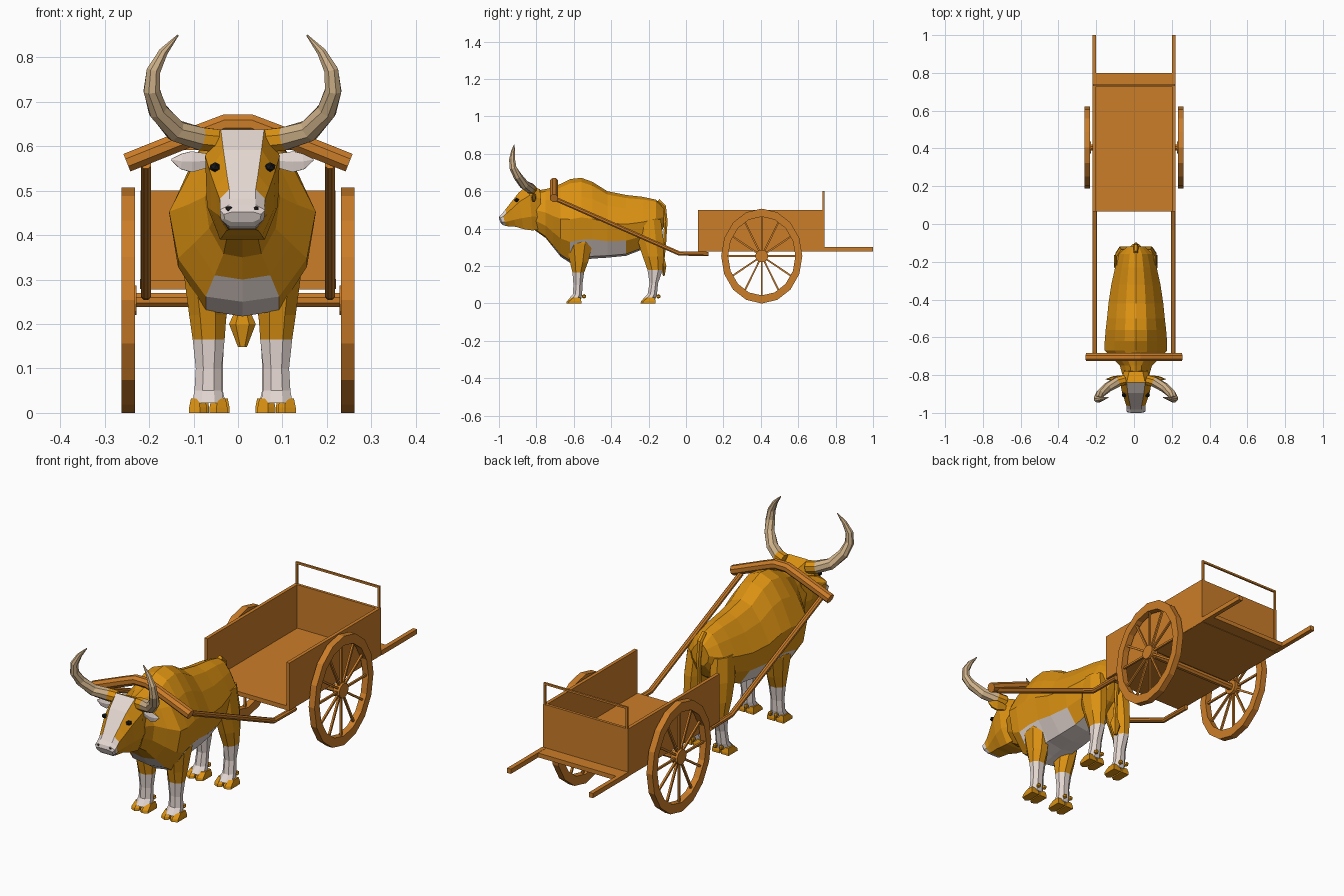
import bpy, bmesh, math
from mathutils import Vector as V

if "Cube" in bpy.data.objects:
    bpy.data.objects.remove(bpy.data.objects["Cube"])


def material(name, rgb):
    m = bpy.data.materials.new(name)
    m.diffuse_color = (*rgb, 1)
    m.use_nodes = True
    m.node_tree.nodes["Principled BSDF"].inputs["Base Color"].default_value = m.diffuse_color
    return m


HIDE = material("hide", (.71, .285, .006))
WHITE = material("white_hair", (.78, .68, .64))
BLACK = material("black", (.01, .01, .01))
HORN = material("horn", (.62, .44, .25))
WOOD = material("wood", (.60, .205, .022))
ox = []


def finish(name, bm, mats, pick=None):
    bmesh.ops.recalc_face_normals(bm, faces=bm.faces)
    bm.normal_update()
    if pick:
        for f in bm.faces:
            f.material_index = pick(f.calc_center_median(), f.normal)
    me = bpy.data.meshes.new(name)
    bm.to_mesh(me)
    bm.free()
    for m in mats:
        me.materials.append(m)
    ob = bpy.data.objects.new(name, me)
    bpy.context.collection.objects.link(ob)
    return ob


def loft(name, rings, mats, pick=None, closed=False):
    """Skin a list of equal-length point rings."""
    bm = bmesh.new()
    vs = [[bm.verts.new(p) for p in r] for r in rings]
    n = len(vs[0])
    pairs = list(zip(vs, vs[1:])) + ([(vs[-1], vs[0])] if closed else [])
    for a, b in pairs:
        for i in range(n):
            j = (i + 1) % n
            bm.faces.new((a[i], a[j], b[j], b[i]))
    if not closed:
        bm.faces.new(vs[0])
        bm.faces.new(vs[-1])
    return finish(name, bm, mats, pick)


def tube(name, pts, radii, n, mats, ref, pick=None, squash=1.0):
    """Sweep an n-sided section along pts; squash scales it along ref."""
    pts, ref, rings = [V(p) for p in pts], V(ref), []
    for i, p in enumerate(pts):
        t = (pts[min(i + 1, len(pts) - 1)] - pts[max(i - 1, 0)]).normalized()
        side = t.cross(ref).normalized()
        up = side.cross(t)
        ring = []
        for k in range(n):
            a = 2 * math.pi * (k + .5) / n
            ring.append(p + radii[i] * (side * math.cos(a) + up * math.sin(a) * squash))
        rings.append(ring)
    return loft(name, rings, mats, pick)


def box(name, lo, hi, mat):
    (x0, y0, z0), (x1, y1, z1) = lo, hi
    return loft(name, [[(x0, y0, z), (x1, y0, z), (x1, y1, z), (x0, y1, z)] for z in (z0, z1)], [mat])


def blob(name, centre, size, mat):
    bm = bmesh.new()
    bmesh.ops.create_icosphere(bm, subdivisions=1, radius=1)
    for v in bm.verts:
        v.co = V(c + a * s for c, a, s in zip(centre, v.co, size))
    return finish(name, bm, [mat])


def section(half, top, bot, hw):
    """Mirrored cross-section stretched between a top and a bottom point (y, z)."""
    full = half + [(-x, t) for x, t in reversed(half) if x > 0]
    return [(x * hw, bot[0] + (top[0] - bot[0]) * t, bot[1] + (top[1] - bot[1]) * t) for x, t in full]


# Body: y, bottom, top, half width
torso = [(0, 1), (.36, .95), (.68, .78), (1, .52), (.88, .25), (.5, .03), (0, 0)]
body = [(-.118, .41, .51, .045), (-.16, .34, .555, .09), (-.23, .29, .57, .11), (-.32, .255, .58, .13),
        (-.42, .245, .60, .145), (-.50, .24, .65, .153), (-.56, .23, .672, .16), (-.62, .217, .665, .165),
        (-.67, .25, .64, .165), (-.71, .30, .622, .125), (-.75, .35, .612, .085), (-.82, .40, .60, .065)]
ox.append(loft("body", [section(torso, (y, t), (y, b), w) for y, b, t, w in body], [HIDE, WHITE],
               lambda c, n: int(-.69 < c.y < -.25 and c.z < (.34 if -.53 < c.y < -.35 else .29))))

# Head with white blaze and muzzle: top y, top z, bottom y, bottom z, half width
skull = [(.58, 1), (1, .76), (.95, .3), (.6, 0)]
head = [(-.78, .61, -.77, .40, .062), (-.84, .638, -.82, .39, .084), (-.895, .592, -.87, .398, .074),
        (-.94, .535, -.91, .41, .060), (-.965, .503, -.945, .412, .051), (-.982, .482, -.962, .414, .050),
        (-.996, .468, -.98, .42, .051), (-1, .452, -.99, .43, .042)]


def face_colour(c, n):
    blaze = abs(c.x) < .01 and n.z > 0 and -.953 < c.y < -.85
    return int(c.y < -.97 or blaze)


ox.append(loft("head", [section(skull, (a, b), (c, d), w) for a, b, c, d, w in head],
               [HIDE, WHITE], face_colour))

# Front and hind legs: z, centre y, centre x, y radius, x radius
front = [(.022, -.595, .077, .034, .036), (.05, -.58, .077, .025, .031), (.10, -.578, .076, .024, .029),
         (.165, -.576, .076, .031, .036), (.22, -.572, .078, .048, .042), (.32, -.57, .088, .072, .045),
         (.42, -.57, .09, .06, .04)]
hind = [(.022, -.198, .072, .034, .034), (.05, -.18, .072, .025, .028), (.11, -.172, .07, .023, .026),
        (.18, -.165, .07, .041, .030), (.25, -.175, .07, .056, .038), (.34, -.19, .066, .070, .044),
        (.45, -.20, .060, .065, .042)]


def leg(name, s, rows, white_top):
    rings = []
    for z, y, x, ry, rx in rows:
        ang = [2 * math.pi * (k + .5) / 8 for k in range(8)]
        rings.append([(s * x + 1.08 * rx * math.cos(a), y + 1.08 * ry * math.sin(a), z) for a in ang])
    ox.append(loft(name, rings, [HIDE, WHITE], lambda c, n: int(c.z < white_top)))
    y, x = rows[0][1], s * rows[0][2]
    for k in (-1, 1):
        # Cloven toe and dewclaw
        toe = []
        for z, y0, y1, w in ((0, y - .045, y + .035, .020), (.012, y - .042, y + .035, .020),
                             (.032, y - .018, y + .03, .016)):
            cx = x + k * .023
            toe.append([(cx - w, y1, z), (cx + w, y1, z), (cx + w, y0 + .012, z),
                        (cx - k * w * .2, y0, z), (cx - w, y0 + .012, z)])
        ox.append(loft(name + "_toe", toe, [HIDE]))
        ox.append(blob(name + "_dewclaw", (x + k * .016, y + .05, .038), (.010, .013, .012), HIDE))


for s, side in ((-1, "left"), (1, "right")):
    leg("front_leg_" + side, s, front, .19)
    leg("hind_leg_" + side, s, hind, .20)
    # Horns, with a hide-coloured root
    horn = [(.055, -.825, .612), (.095, -.835, .617), (.15, -.865, .635), (.19, -.90, .68),
            (.204, -.925, .725), (.200, -.93, .77), (.178, -.925, .812), (.145, -.918, .85)]
    ox.append(tube("horn_" + side, [(s * x, y, z) for x, y, z in horn],
                   [.028, .028, .026, .023, .020, .017, .011, .002], 8, [HORN, HIDE], (0, 1, 0),
                   lambda c, n: int(abs(c.x) < .09)))
    # Ears, white on the front
    ear = [(.06, -.805, .565), (.085, -.81, .567), (.115, -.815, .565), (.138, -.82, .566), (.16, -.822, .57)]
    ox.append(tube("ear_" + side, [(s * x, y, z) for x, y, z in ear], [.012, .02, .027, .02, .002], 6,
                   [HIDE, WHITE], (0, 1, 0), lambda c, n: int(n.y < -.1), .4))
    ox.append(blob("eye_" + side, (s * .062, -.905, .553), (.014, .014, .011), BLACK))
    ox.append(blob("nostril_" + side, (s * .029, -.992, .459), (.012, .008, .009), BLACK))

# Tail with tuft
ox.append(tube("tail", [(0, -.15, .55), (0, -.118, .52), (0, -.108, .44), (0, -.114, .32), (0, -.12, .24),
                        (0, -.119, .20), (0, -.118, .148)],
               [.012, .013, .011, .009, .012, .030, .010], 6, [HIDE], (1, 0, 0)))
tuft = ox[-1]
for v in tuft.data.vertices:
    if v.co.z < .26:
        v.co.y = -.12 + (v.co.y + .12) * .55

for ob in ox:
    ob.location.x = .01

# Yoke and shafts
tube("yoke", [(-.25, -.705, .563), (-.09, -.705, .627), (-.03, -.705, .65), (.03, -.705, .65),
              (.09, -.705, .627), (.25, -.705, .563)], [.023] * 6, 8, [WOOD], (0, 1, 0))
for s, side in ((-1, "left"), (1, "right")):
    tube("shaft_" + side, [(s * .207, -.70, .56), (s * .207, -.035, .267), (s * .207, .12, .265)],
         [.0125] * 3, 8, [WOOD], (1, 0, 0))

# Cart bed, walls and rear ledge
box("cart_floor", (-.218, .065, .278), (.218, .74, .298), WOOD)
box("back_wall", (-.205, .725, .298), (.205, .738, .5), WOOD)
box("rear_ledge", (-.218, .74, .280), (.218, .80, .300), WOOD)
box("rear_frame_bar", (-.216, .731, .592), (.216, .740, .601), WOOD)
for s, side in ((-1, "left"), (1, "right")):
    a, b = sorted((s * .203, s * .219))
    box("side_wall_" + side, (a, .065, .279), (b, .74, .5), WOOD)
    box("rear_rail_" + side, (a - .002, .74, .279), (b + .002, 1, .301), WOOD)
    a, b = sorted((s * .207, s * .216))
    box("rear_frame_post_" + side, (a, .731, .298), (b, .740, .6), WOOD)

# Axle and spoked wheels, slightly taller than long
CY, CZ, RY, RZ = .405, .2535, .217, .2535
tube("axle", [(-.24, CY, CZ), (.24, CY, CZ)], [.017] * 2, 8, [WOOD], (0, 0, 1))


def rim_point(x, r, a):
    return (x, CY + RY * r * math.cos(a), CZ + RZ * r * math.sin(a))


for s, side in ((-1, "left"), (1, "right")):
    x0, x1 = s * .232, s * .262
    rings = []
    for k in range(16):
        a = 2 * math.pi * k / 16
        rings.append([rim_point(x, r, a) for x, r in ((x0, .83), (x1, .83), (x1, 1), (x0, 1))])
    loft("wheel_rim_" + side, rings, [WOOD], closed=True)
    tube("wheel_hub_" + side, [(s * .228, CY, CZ), (s * .262, CY, CZ)], [.034] * 2, 12, [WOOD], (0, 0, 1))
    for k in range(12):
        a = 2 * math.pi * k / 12
        tube("spoke_" + side, [rim_point(s * .247, .08, a), rim_point(s * .247, .86, a)],
             [.0065] * 2, 4, [WOOD], (1, 0, 0))
